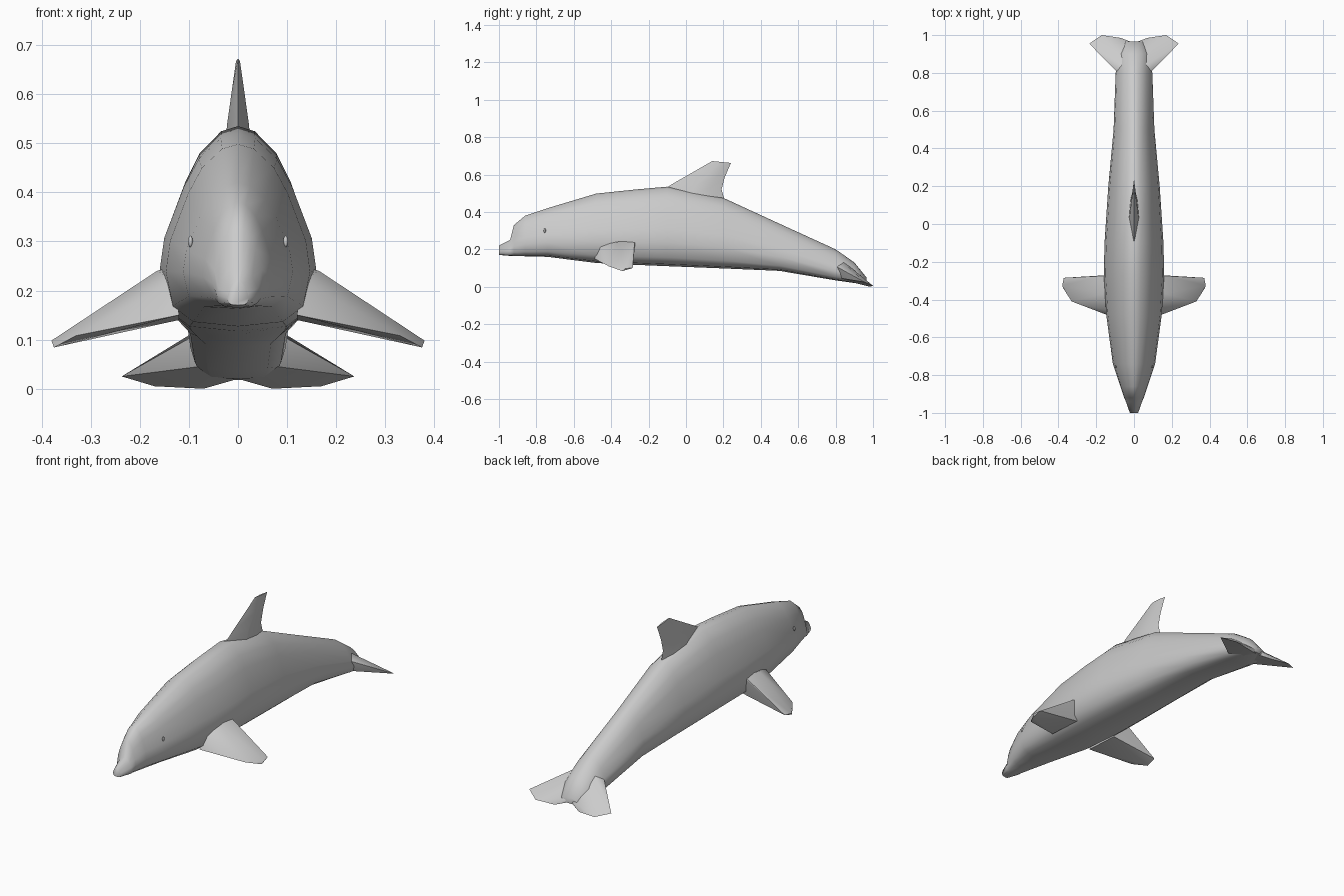
import bpy, bmesh, math
from mathutils import Vector

if "Cube" in bpy.data.objects:
    bpy.data.objects.remove(bpy.data.objects["Cube"])


def finish(bm, name, sharp=180):
    bmesh.ops.recalc_face_normals(bm, faces=bm.faces)
    me = bpy.data.meshes.new(name)
    bm.to_mesh(me)
    bm.free()
    me.shade_smooth()
    me.set_sharp_from_angle(angle=math.radians(sharp))
    ob = bpy.data.objects.new(name, me)
    bpy.context.collection.objects.link(ob)
    return ob


def loft(rings, name, sharp=180):
    """Skin a list of equally long closed rings and cap both ends."""
    bm = bmesh.new()
    vs = [[bm.verts.new(p) for p in r] for r in rings]
    n = len(vs[0])
    for a, b in zip(vs, vs[1:]):
        for i in range(n):
            j = (i + 1) % n
            bm.faces.new((a[i], a[j], b[j], b[i]))
    bm.faces.new(vs[0])
    bm.faces.new(vs[-1])
    return finish(bm, name, sharp)


def hull(points, name, side, sharp):
    """Faceted solid around a few points, on the given side of x = 0."""
    bm = bmesh.new()
    for x, y, z in points:
        bm.verts.new((x * side, y, z))
    res = bmesh.ops.convex_hull(bm, input=bm.verts)
    loose = [v for v in bm.verts if not v.link_faces]
    bmesh.ops.delete(bm, geom=loose, context='VERTS')
    return finish(bm, name, sharp)


# Body: one egg-shaped section scaled along the length
half = [(0, 1), (.22, .975), (.5, .87), (.69, .73), (.94, .47), (1, .3),
        (.9, .11), (.62, .025), (0, 0)]
section = half + [(-x, t) for x, t in half[-2:0:-1]]
stations = [  # y, top, bottom, half width
    (-1.0, .22, .17, .022), (-.94, .25, .165, .043), (-.92, .33, .165, .052),
    (-.86, .38, .163, .072), (-.74, .42, .16, .112), (-.48, .498, .127, .147),
    (-.27, .52, .117, .16), (-.1, .535, .11, .156), (.2, .475, .098, .136),
    (.5, .337, .085, .108), (.8, .2, .034, .097), (.9, .13, .02, .085),
    (.965, .05, .018, .05)]
loft([[(x * w, y, lo + t * (hi - lo)) for x, t in section]
      for y, hi, lo, w in stations], "body", 75)

# Dorsal fin: swept-back lens sections stacked upward
fin = [  # front y, back y, front z, back z, half width
    (-.12, .21, .52, .45, .027), (-.06, .19, .557, .52, .022),
    (.05, .207, .62, .585, .013), (.14, .24, .672, .662, .004)]
rings = []
for a, b, za, zb, w in fin:
    mid = lambda f: (a + (b - a) * f, za + (zb - za) * f)
    rings.append([(0, a, za), (w, *mid(.45)), (w * .7, *mid(.75)), (0, b, zb),
                  (-w * .7, *mid(.75)), (-w, *mid(.45))])
loft(rings, "dorsal_fin", 60)

flipper = [(.12, -.49, .15), (.13, -.46, .22), (.13, -.27, .25), (.12, -.3, .14),
           (.165, -.37, .24), (.165, -.275, .235), (.15, -.475, .148),
           (.33, -.41, .108), (.375, -.34, .084), (.38, -.325, .098),
           (.372, -.285, .1)]
fluke = [(0, .8, .17), (0, .8, .045), (.095, .81, .105), (.08, .83, .045),
         (.16, .885, .062), (.237, .955, .025), (.17, 1.0, .005),
         (.07, .985, 0), (0, .958, .04), (0, .95, .02)]
for side, label in ((1, "right"), (-1, "left")):
    # Pectoral flipper and tail fluke
    hull(flipper, label + "_flipper", side, 50)
    hull(fluke, label + "_fluke", side, 50)
    # Eye: small upright bead in the side of the head
    bm = bmesh.new()
    bmesh.ops.create_uvsphere(bm, u_segments=8, v_segments=6, radius=1)
    bmesh.ops.scale(bm, vec=(.005, .006, .012), verts=bm.verts)
    bmesh.ops.translate(bm, vec=Vector((side * .097, -.755, .3)), verts=bm.verts)
    finish(bm, label + "_eye")
